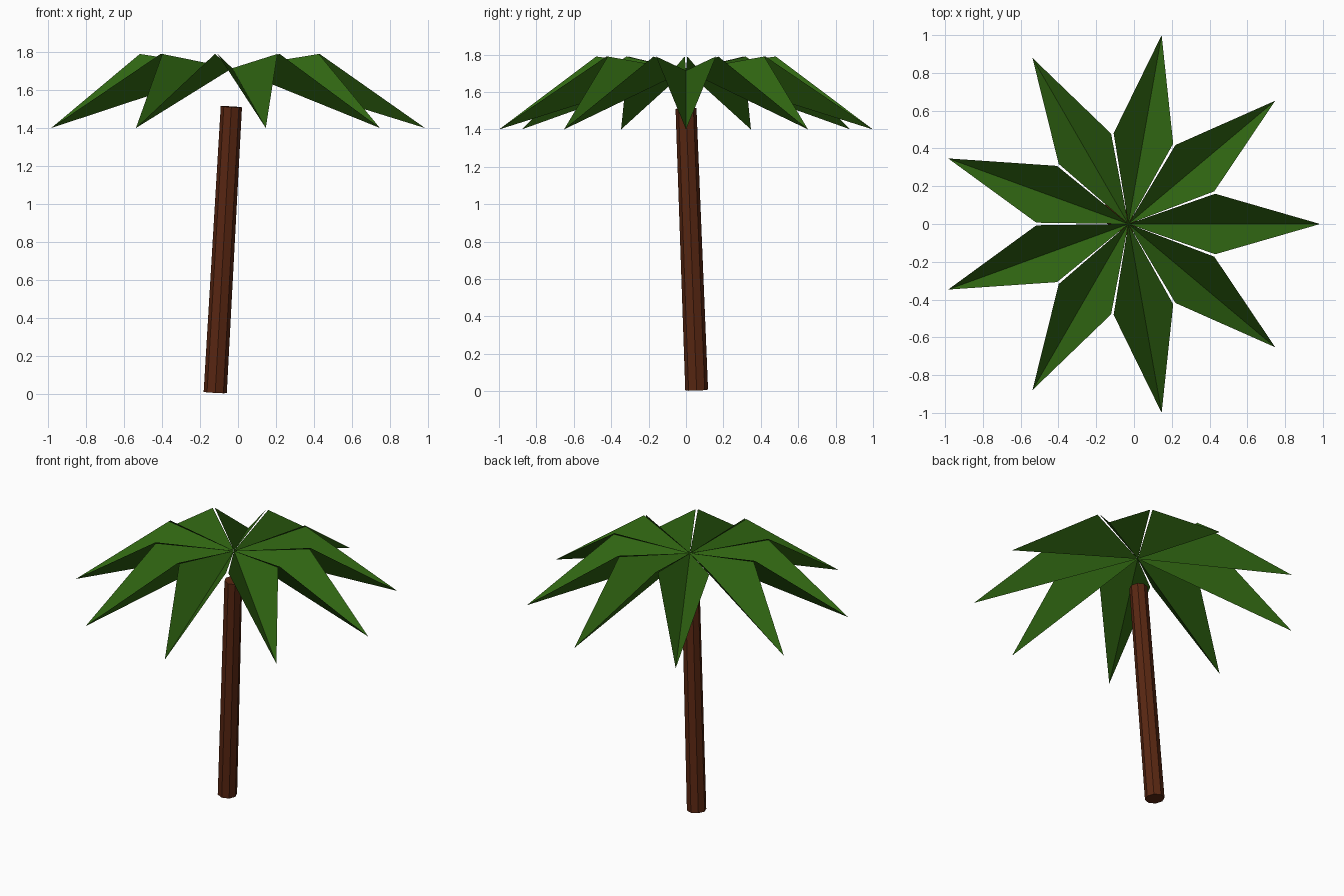
import bpy, math
from mathutils import Vector

if "Cube" in bpy.data.objects:
    bpy.data.objects.remove(bpy.data.objects["Cube"])


def material(name, rgb):
    m = bpy.data.materials.new(name)
    m.diffuse_color = (*rgb, 1.0)
    m.use_nodes = True
    m.node_tree.nodes["Principled BSDF"].inputs["Base Color"].default_value = m.diffuse_color
    return m


leaf_green = material("leaf green", (0.030, 0.135, 0.006))
bark_brown = material("bark brown", (0.100, 0.020, 0.006))

# Leaning, slightly tapered eight-sided trunk
base, top = Vector((-0.12, 0.057, 0.007)), Vector((-0.035, 0.0, 1.512))
axis = top - base
bpy.ops.mesh.primitive_cone_add(vertices=8, radius1=0.061, radius2=0.056,
                                depth=axis.length, location=(base + top) / 2)
trunk = bpy.context.object
trunk.name = "trunk"
trunk.rotation_mode = 'QUATERNION'
spin = Vector((0, 0, 1)).rotation_difference(axis)
trunk.rotation_quaternion = spin
trunk.data.materials.append(bark_brown)

# Nine V-folded leaves around the crown: two triangles sharing a low midrib
CROWN = (-0.03, 0.0, 0.0)
leaf_mesh = bpy.data.meshes.new("leaf")
leaf_mesh.from_pydata(
    [(0, 0, 1.715), (1.015, 0, 1.40), (0.46, 0.16, 1.79), (0.46, -0.16, 1.79)],
    [], [(0, 1, 2), (0, 3, 1)])
leaf_mesh.materials.append(leaf_green)
for i in range(9):
    leaf = bpy.data.objects.new(f"leaf_{i + 1}", leaf_mesh)
    leaf.location = CROWN
    leaf.rotation_euler.z = math.radians(40 * i)
    bpy.context.collection.objects.link(leaf)
